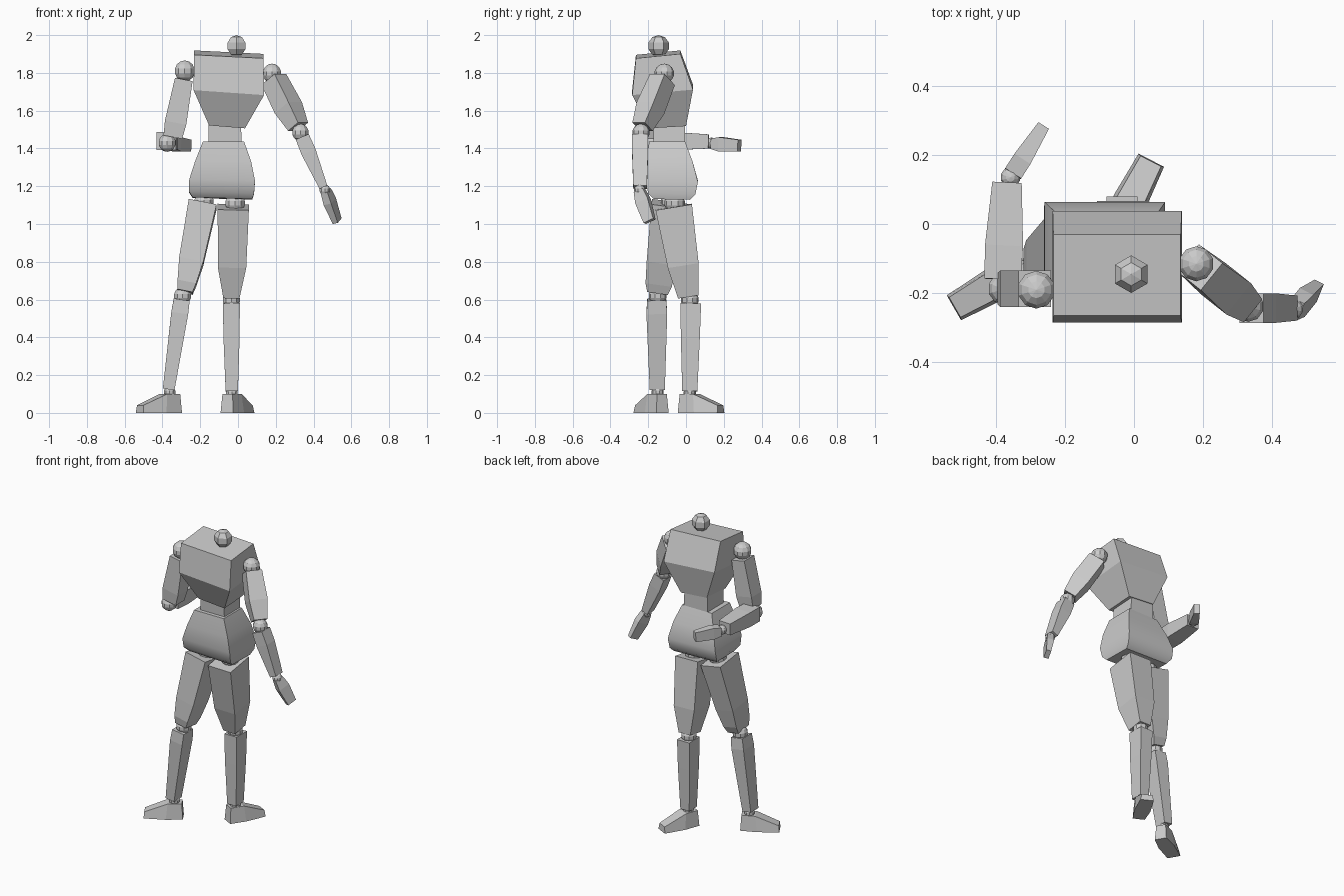
import bpy, bmesh
from mathutils import Vector as V

if "Cube" in bpy.data.objects:
    bpy.data.objects.remove(bpy.data.objects["Cube"])


def loft(name, rings, smooth=False):
    """Skin a list of four-cornered rings and cap both ends."""
    bm = bmesh.new()
    loops = [[bm.verts.new(p) for p in r] for r in rings]
    for a, b in zip(loops, loops[1:]):
        for i in range(4):
            j = (i + 1) % 4
            bm.faces.new((a[i], a[j], b[j], b[i]))
    bm.faces.new(loops[0])
    bm.faces.new(loops[-1])
    bmesh.ops.recalc_face_normals(bm, faces=bm.faces)
    me = bpy.data.meshes.new(name)
    bm.to_mesh(me)
    bm.free()
    ob = bpy.data.objects.new(name, me)
    bpy.context.collection.objects.link(ob)
    if smooth:
        bpy.ops.object.select_all(action='DESELECT')
        ob.select_set(True)
        bpy.context.view_layer.objects.active = ob
        bpy.ops.object.shade_smooth_by_angle(angle=0.7)
    return ob


def limb(name, p0, p1, hint, sections):
    """Tapered box from p0 to p1; sections are (t, width along hint, depth)."""
    p0, p1 = V(p0), V(p1)
    d = (p1 - p0).normalized()
    u = V(hint)
    u = (u - d * u.dot(d)).normalized()
    w = d.cross(u)
    loft(name, [[p0.lerp(p1, t) + u * a * su / 2 + w * b * sw / 2
                 for su, sw in ((-1, -1), (1, -1), (1, 1), (-1, 1))]
                for t, a, b in sections])


def trunk(name, rings, smooth=False):
    """Rings are (x0, x1, y0, y1, z, slope in x, slope in y)."""
    out = []
    for x0, x1, y0, y1, z, sx, sy in rings:
        cx, cy = (x0 + x1) / 2, (y0 + y1) / 2
        out.append([(x, y, z + (x - cx) * sx + (y - cy) * sy)
                    for x, y in ((x0, y0), (x1, y0), (x1, y1), (x0, y1))])
    return loft(name, out, smooth)


def ball(name, p, r, seg=10, rings=7):
    bpy.ops.mesh.primitive_uv_sphere_add(segments=seg, ring_count=rings, radius=r, location=p)
    bpy.context.object.name = name


def foot(name, ankle, d):
    """Wedge foot pointing along d."""
    d = V((d[0], d[1], 0)).normalized()
    s = V((-d.y, d.x, 0))
    o, up = V(ankle), V((0, 0, 1))
    loft(name, [[o + d * a - s * w / 2, o + d * a + s * w / 2,
                 o + d * b + s * w * .4 + up * h, o + d * b - s * w * .4 + up * h]
                for a, b, w, h in ((-.052, -.045, .075, .10), (.05, .04, .10, .10),
                                   (.185, .182, .083, .04))])


# Trunk and head
trunk("chest", [(-.153, .037, -.195, .0, 1.52, -.08, .06),
                (-.235, .138, -.285, .037, 1.71, -.07, .09),
                (-.233, .135, -.265, -.03, 1.898, -.05, .1)])
trunk("waist", [(-.155, .02, -.17, -.005, 1.42, 0, 0),
                (-.155, .015, -.175, -.005, 1.54, 0, 0)])
trunk("pelvis", [(-.24, .075, -.17, .02, 1.135, -.03, -.02),
                 (-.26, .085, -.2, .05, 1.165, -.03, -.02),
                 (-.258, .09, -.215, .063, 1.23, -.02, -.02),
                 (-.228, .07, -.21, .035, 1.33, 0, 0),
                 (-.186, .032, -.195, -.005, 1.437, 0, 0)], True)
ball("head", (-.008, -.145, 1.943), .057, 6, 5)

# Joints
for n, p, r in (("shoulder_a", (-.282, -.19, 1.81), .056), ("shoulder_b", (.18, -.115, 1.797), .052),
                ("elbow_a", (-.375, -.187, 1.43), .048), ("elbow_b", (.33, -.238, 1.485), .046),
                ("wrist_a", (-.357, .135, 1.428), .03), ("wrist_b", (.46, -.245, 1.18), .03),
                ("hip_a", (-.18, -.08, 1.115), .055), ("hip_b", (-.015, -.06, 1.11), .055),
                ("knee_a", (-.293, -.15, .62), .048), ("knee_b", (-.035, .02, .598), .048),
                ("ankle_a", (-.362, -.15, .11), .033), ("ankle_b", (-.032, .02, .105), .033)):
    ball(n, p, r)

# Bent arm
limb("upper_arm_a", (-.287, -.187, 1.765), (-.345, -.187, 1.46), (0, 1, 0),
     [(0, .105, .095), (.75, .105, .115), (1, .09, .10)])
limb("forearm_a", (-.38, -.16, 1.44), (-.367, .12, 1.437), (1, 0, 0),
     [(0, .105, .095), (.35, .11, .095), (1, .085, .075)])
limb("hand_a", (-.35, .145, 1.425), (-.262, .283, 1.415), (0, 0, 1),
     [(0, .055, .055), (.3, .075, .055), (1, .062, .036)])

# Hanging arm
limb("upper_arm_b", (.19, -.125, 1.765), (.318, -.23, 1.515), (.62, .78, 0),
     [(0, .10, .105), (.6, .115, .11), (1, .085, .08)])
limb("forearm_b", (.34, -.243, 1.462), (.452, -.243, 1.195), (0, 1, 0),
     [(0, .085, .075), (.3, .085, .08), (1, .072, .045)])
limb("hand_b", (.465, -.245, 1.175), (.525, -.193, 1.015), (.4, .8, 0),
     [(0, .055, .04), (.35, .075, .045), (1, .06, .03)])

# Legs
limb("thigh_a", (-.187, -.085, 1.105), (-.28, -.15, .64), (1, 0, 0),
     [(0, .15, .195), (.65, .13, .16), (.9, .10, .14), (1, .08, .11)])
limb("thigh_b", (-.025, -.065, 1.09), (-.035, .012, .615), (1, 0, 0),
     [(0, .165, .195), (.65, .15, .165), (1, .085, .11)])
limb("shin_a", (-.298, -.155, .6), (-.367, -.152, .125), (1, 0, 0),
     [(0, .085, .10), (.15, .09, .11), (1, .062, .08)])
limb("shin_b", (-.035, .025, .58), (-.033, .02, .115), (1, 0, 0),
     [(0, .09, .11), (.4, .085, .10), (1, .065, .08)])
foot("foot_a", (-.36, -.15, 0), (-.87, -.5))
foot("foot_b", (-.035, .02, 0), (.46, .89))
